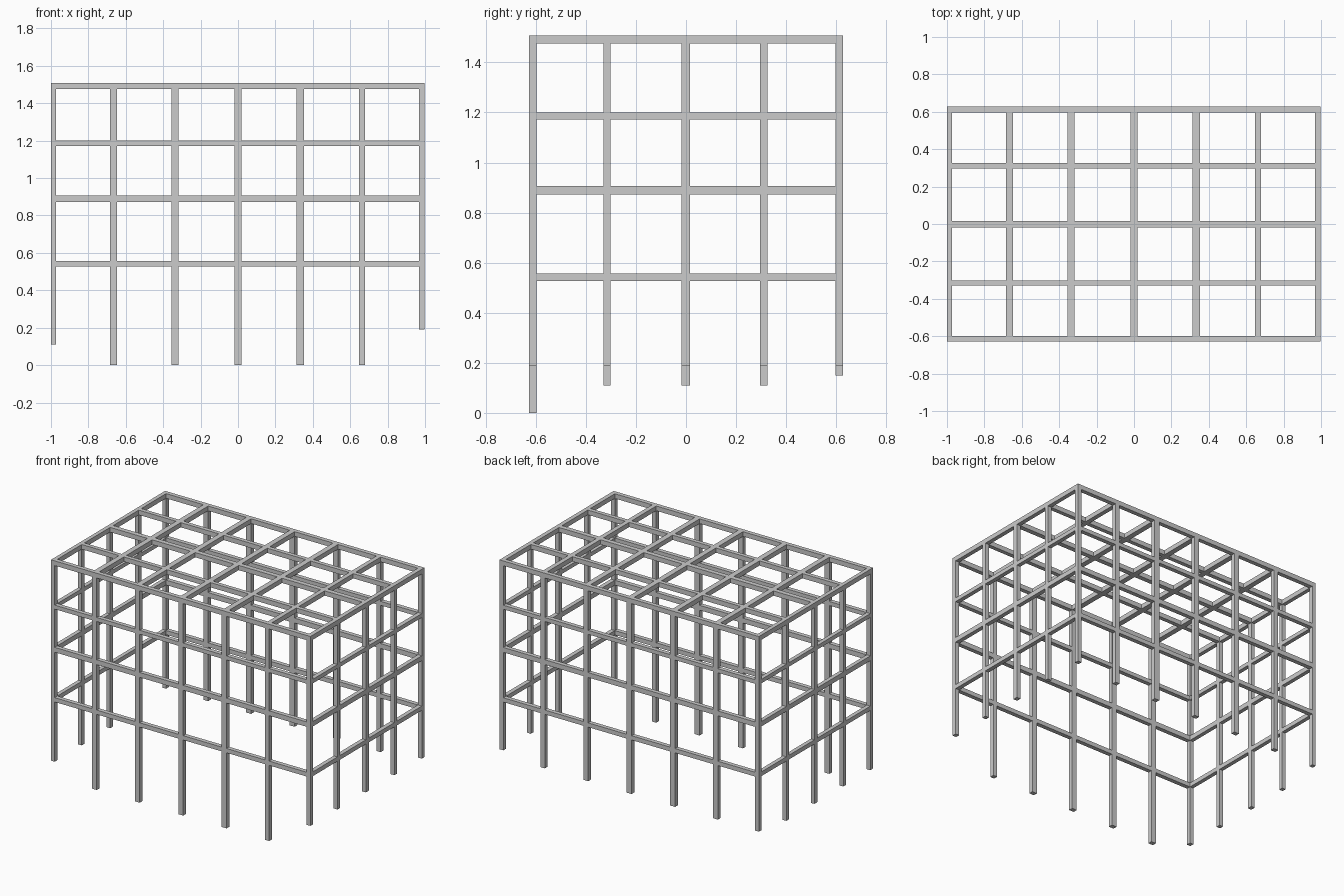
import bpy
import bmesh

if "Cube" in bpy.data.objects:
    bpy.data.objects.remove(bpy.data.objects["Cube"])

# grid lines as (min, max) of each column / beam
XS = [(-1.0, -0.972), (-0.685, -0.648), (-0.355, -0.317), (-0.02, 0.018),
      (0.314, 0.352), (0.648, 0.68), (0.967, 0.997)]
YS = [(-0.628, -0.598), (-0.33, -0.301), (-0.018, 0.016), (0.296, 0.325), (0.597, 0.627)]
FLOORS = [(0.526, 0.556), (0.872, 0.906), (1.172, 1.2)]
ROOF = (1.475, 1.508)


def boxes(name, items):
    """One object made of axis-aligned boxes given as (x, y, z) ranges."""
    bm = bmesh.new()
    for r in items:
        cube = bmesh.ops.create_cube(bm, size=1)
        for v in cube["verts"]:
            v.co = [a + (b - a) * (c + 0.5) for (a, b), c in zip(r, v.co)]
    mesh = bpy.data.meshes.new(name)
    bm.to_mesh(mesh)
    bm.free()
    bpy.context.collection.objects.link(bpy.data.objects.new(name, mesh))


def column(x, y, foot):
    return (x, y, (foot, ROOF[0]))


# columns around the perimeter, each side with its own foot level
boxes("front_columns", [column(x, YS[0], 0) for x in XS[1:-1]])
boxes("back_columns", [column(x, YS[-1], 0.15) for x in XS[:-1]])
boxes("left_columns", [column(XS[0], y, 0.11) for y in YS[:-1]])
boxes("right_columns", [column(XS[-1], y, 0.19) for y in YS])

# full spans of the frame
SPAN_X = (XS[0][0], XS[-1][1])
SPAN_Y = (YS[0][0], YS[-1][1])

# ring beams at each floor
for i, z in enumerate(FLOORS):
    ring = [(SPAN_X, y, z) for y in (YS[0], YS[-1])]
    ring += [(x, SPAN_Y, z) for x in (XS[0], XS[-1])]
    boxes(f"floor_ring_beam_{i + 1}", ring)

# roof grid
boxes("roof_long_beams", [(SPAN_X, y, ROOF) for y in YS])
boxes("roof_cross_beams", [(x, SPAN_Y, ROOF) for x in XS])
